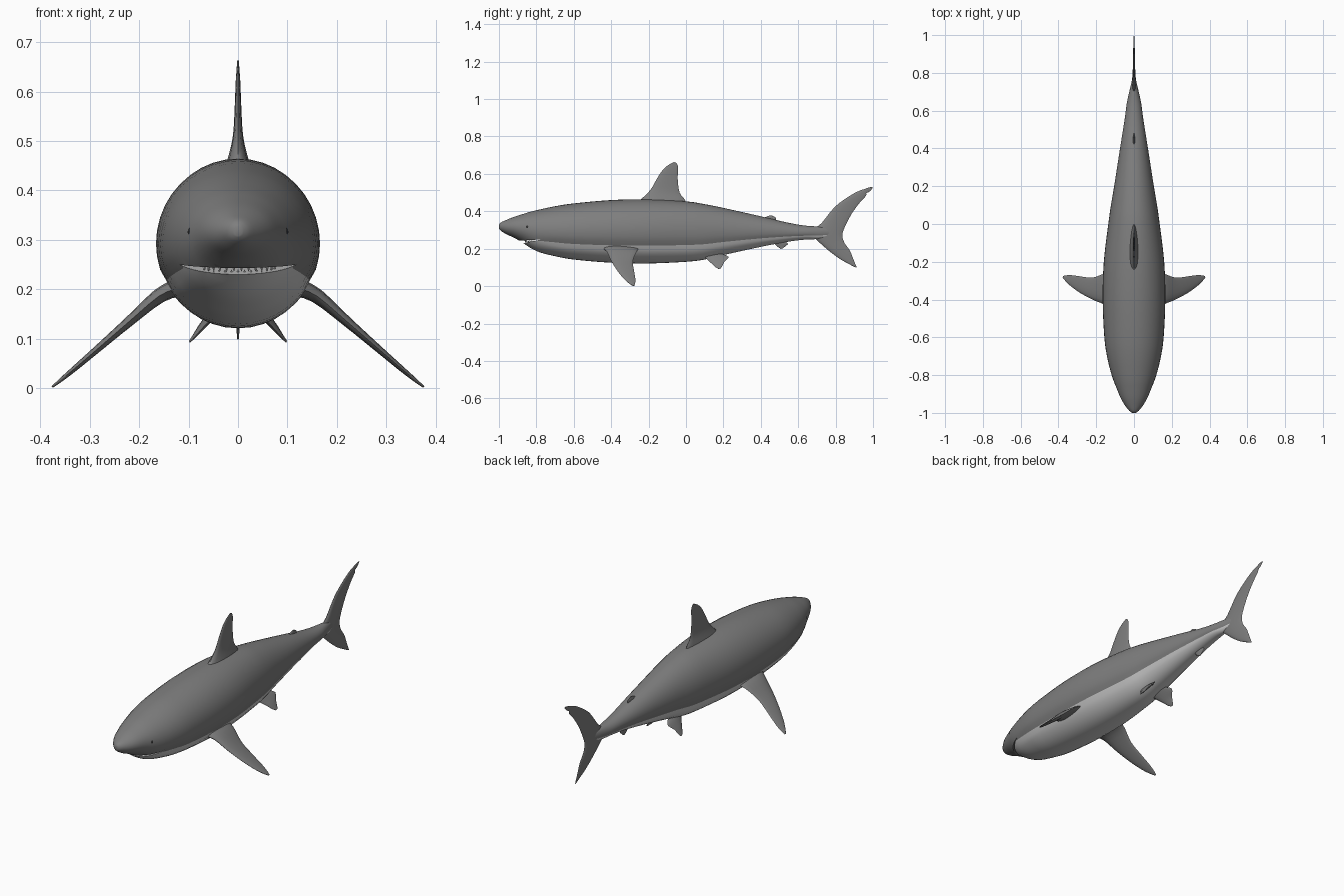
import bpy, bmesh, math
from mathutils import Vector

if "Cube" in bpy.data.objects:
    bpy.data.objects.remove(bpy.data.objects["Cube"])

def material(name, v):
    m = bpy.data.materials.new(name)
    m.diffuse_color = (v, v, v, 1)
    m.use_nodes = True
    m.node_tree.nodes["Principled BSDF"].inputs["Base Color"].default_value = m.diffuse_color
    return m

SKIN, BELLY = material("dark_grey", .21), material("pale_grey", .85)
BLACK, WHITE = material("eye_dark", .03), material("tooth_white", .85)

def catmull(p0, p1, p2, p3, t):
    return 0.5 * (2*p1 + (p2-p0)*t + (2*p0-5*p1+4*p2-p3)*t*t + (3*p1-p0-3*p2+p3)*t**3)

def smooth(obj, angle=40):
    bpy.ops.object.select_all(action='DESELECT')
    obj.select_set(True)
    bpy.context.view_layer.objects.active = obj
    bpy.ops.object.shade_smooth_by_angle(angle=math.radians(angle))

def new_object(name, bm, mats=()):
    bmesh.ops.recalc_face_normals(bm, faces=bm.faces)
    me = bpy.data.meshes.new(name)
    bm.to_mesh(me)
    bm.free()
    for m in mats:
        me.materials.append(m)
    obj = bpy.data.objects.new(name, me)
    bpy.context.collection.objects.link(obj)
    return obj

def loft(name, rings, mats, pale=range(0), sub=3):
    """Skin closed rings smoothly; the columns in pale get the second material."""
    full, last = [], len(rings) - 1
    for i in range(last):
        q = [rings[max(0, min(last, i + k))] for k in (-1, 0, 1, 2)]
        for s in range(sub):
            full.append([catmull(*p, s / sub) for p in zip(*q)])
    full.append(rings[-1])
    bm = bmesh.new()
    vs = [[bm.verts.new(p) for p in r] for r in full]
    n = len(vs[0])
    for a, b in zip(vs, vs[1:]):
        for j in range(n):
            k = (j + 1) % n
            bm.faces.new((a[j], a[k], b[k], b[j])).material_index = int(j in pale)
    bm.faces.new(vs[0])
    bm.faces.new(vs[-1])
    return new_object(name, bm, mats)

def fin(name, sections, normal, mirror=False):
    """Sections: (x, z lead, y lead, z trail, y trail, half thickness)."""
    normal, rings = Vector(normal).normalized(), []
    for x, zl, yl, zt, yt, t in sections:
        le, te, ring = Vector((x, yl, zl)), Vector((x, yt, zt)), []
        for k in range(16):
            a = 2 * math.pi * k / 16
            c = (1 - math.cos(a)) / 2
            ring.append(le.lerp(te, c) + normal * t * math.sin(a) * (1.2 - 0.6*c))
        rings.append(ring)
    obj = loft(name, rings, [SKIN])
    if mirror:
        obj.modifiers.new("mirror", 'MIRROR')
    smooth(obj, 60)
    return obj

# Body: y, top, bottom, half width
stations = [
    (-1.0, .328, .308, .008), (-.99, .340, .296, .024), (-.96, .354, .277, .048),
    (-.92, .370, .259, .071), (-.87, .386, .230, .092), (-.83, .398, .203, .108),
    (-.78, .410, .180, .124), (-.7, .427, .160, .143), (-.6, .442, .142, .157),
    (-.4, .460, .125, .166), (-.2, .464, .121, .160), (0, .453, .130, .136),
    (.1, .438, .142, .122), (.2, .418, .166, .105), (.4, .373, .210, .074),
    (.55, .338, .238, .050), (.64, .323, .249, .038), (.7, .319, .251, .025),
    (.76, .312, .260, .011), (.79, .300, .272, .004)]
rings = []
for y, top, bot, w in stations:
    zc, h, ring = (top + bot) / 2, (top - bot) / 2, []
    for k in range(40):
        a = math.radians(9 * k)
        # shallow groove along each flank, above the belly
        g = .98 if k in (37, 23) and y > -.75 else 1
        ring.append(Vector((g * w * math.cos(a), y, zc + g * h * math.sin(a))))
    rings.append(ring)
body = loft("body", rings, [SKIN, BELLY], range(23, 37))

# Mouth: wedge cut between snout and lower jaw
bm = bmesh.new()
tri = [(-.765, .250), (-.89, .243), (-.97, .24), (-.97, .208), (-.86, .232)]
a, b = [[bm.verts.new((x, y, z)) for y, z in tri] for x in (-.2, .2)]
bm.faces.new(a)
bm.faces.new(b)
for i in range(len(tri)):
    j = (i + 1) % len(tri)
    bm.faces.new((a[i], a[j], b[j], b[i]))
cutter = new_object("mouth_cutter", bm, [SKIN])
cutter.hide_render = True
mod = body.modifiers.new("mouth", 'BOOLEAN')
mod.operation, mod.object, mod.solver = 'DIFFERENCE', cutter, 'EXACT'
bpy.context.view_layer.objects.active = body
bpy.ops.object.modifier_apply(modifier="mouth")
bpy.data.objects.remove(cutter)
# Head colouring: dark snout, pale lower jaw
for p in body.data.polygons:
    if p.center.y < -.765:
        line = .250 + (p.center.y + .765) * .13
        p.material_index = int(p.center.z < line and p.center.y > -.872)
smooth(body, 40)

# Teeth: small cones round both jaws
bm = bmesh.new()
for i in range(-6, 7):
    t = math.radians(i * 11)
    for s, z, r in ((1, .236, .070), (-1, .240, .078)):
        ang = t + (0 if s > 0 else math.radians(5))
        x, y = r * math.sin(ang), -.79 - (.055 if s > 0 else .07) * math.cos(ang)
        res = bmesh.ops.create_cone(bm, segments=6, radius1=.004, radius2=0,
                                    depth=.010, cap_ends=True)
        for v in res['verts']:
            v.co = Vector((v.co.x + x, v.co.y + y, s * v.co.z + z))
new_object("teeth", bm, [WHITE])

# Eyes
for side, s in (("left", 1), ("right", -1)):
    bpy.ops.mesh.primitive_uv_sphere_add(segments=16, ring_count=10, radius=.013,
                                         location=(s * .089, -.845, .316))
    eye = bpy.context.object
    eye.name = side + "_eye"
    eye.data.materials.append(BLACK)
    smooth(eye, 60)

# Upright fins
X = (1, 0, 0)
fin("dorsal_fin", [
    (0, .43, -.29, .43, .01, .034), (0, .465, -.24, .465, -.008, .022),
    (0, .515, -.19, .50, -.034, .011), (0, .575, -.155, .565, -.044, .007),
    (0, .62, -.125, .62, -.043, .005), (0, .647, -.095, .645, -.044, .003),
    (0, .663, -.066, .66, -.053, .002)], X)
fin("second_dorsal_fin", [
    (0, .345, .395, .345, .475, .008), (0, .363, .415, .358, .482, .006),
    (0, .372, .432, .366, .480, .004), (0, .378, .450, .376, .463, .002)], X)
fin("anal_fin", [
    (0, .245, .455, .245, .525, .008), (0, .226, .474, .226, .545, .006),
    (0, .212, .488, .214, .532, .004), (0, .199, .507, .201, .518, .002)], X)
fin("tail_fin", [
    (0, .103, .900, .098, .914, .002), (0, .124, .860, .138, .897, .004),
    (0, .155, .808, .19, .876, .006), (0, .218, .73, .23, .848, .009),
    (0, .285, .67, .272, .836, .012), (0, .337, .725, .318, .85, .009),
    (0, .425, .797, .385, .885, .006), (0, .485, .88, .445, .928, .005),
    (0, .510, .928, .482, .962, .004), (0, .519, .955, .496, .964, .003),
    (0, .524, .968, .506, .982, .003), (0, .530, .990, .526, 1.0, .0015)], X)

# Paired fins
fin("pectoral_fins", [
    (.12, .203, -.45, .203, -.25, .022), (.16, .186, -.425, .186, -.263, .016),
    (.22, .135, -.40, .135, -.284, .011), (.28, .083, -.368, .083, -.278, .008),
    (.33, .040, -.333, .040, -.271, .006), (.36, .015, -.305, .015, -.272, .004),
    (.376, .002, -.285, .002, -.276, .002)], (.65, 0, .75), True)
fin("pelvic_fins", [
    (.035, .165, .09, .17, .20, .010), (.055, .140, .115, .155, .228, .008),
    (.075, .118, .140, .130, .205, .006), (.088, .103, .155, .110, .195, .004),
    (.098, .093, .172, .095, .186, .002)], (.7, 0, .7), True)
